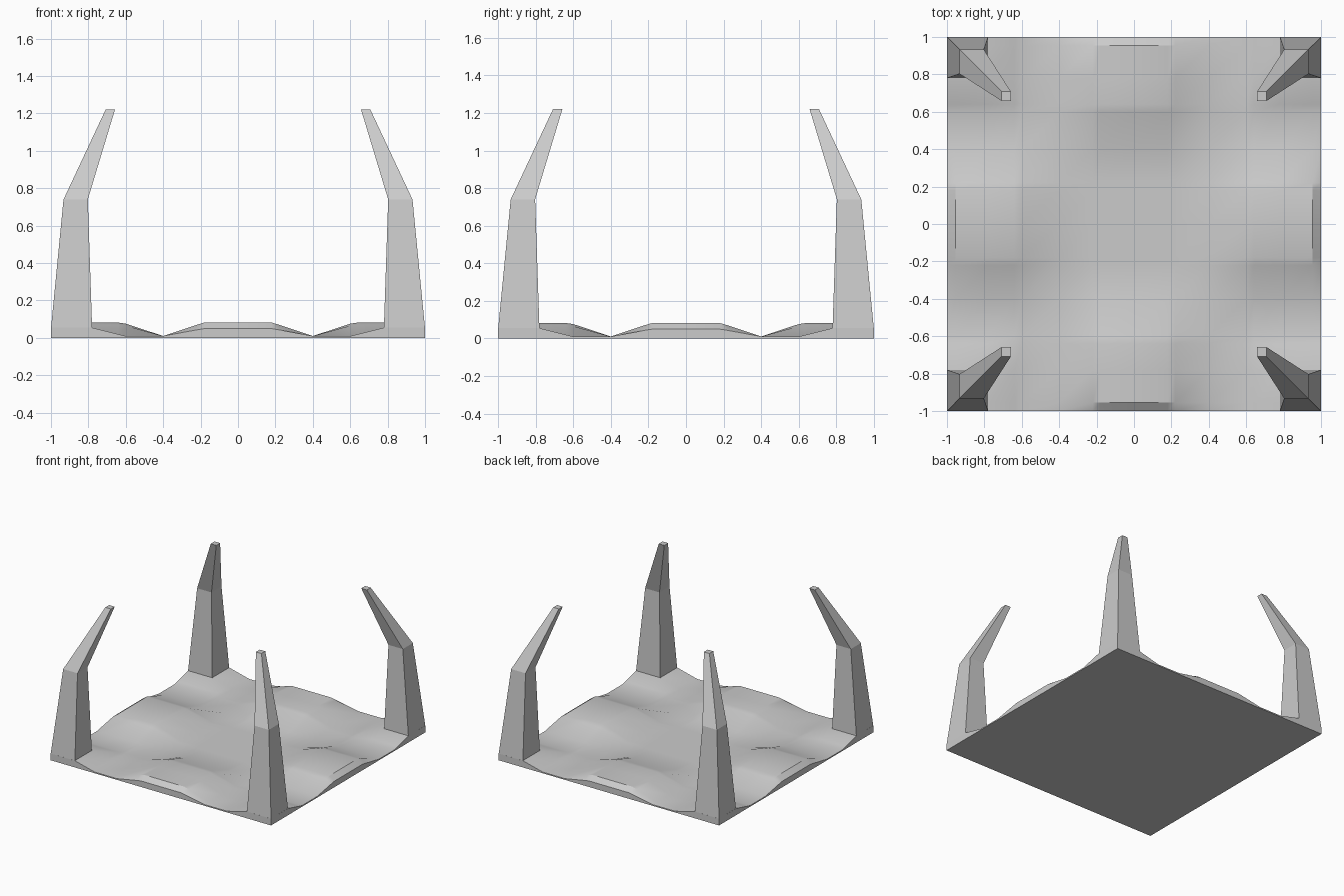
import bpy, bmesh

if "Cube" in bpy.data.objects:
    bpy.data.objects.remove(bpy.data.objects["Cube"])


def interp(t, pts):
    """Piecewise linear profile through (position, value) points."""
    if t <= pts[0][0]:
        return pts[0][1]
    for (a, va), (b, vb) in zip(pts, pts[1:]):
        if t <= b:
            return va + (vb - va) * (t - a) / (b - a)
    return pts[-1][1]


ACROSS = [(0.18, 1), (0.2, 0.93), (0.4, 0)]
ALONG = [(0.4, 0), (0.6, 0.92), (0.64, 1), (0.955, 1), (1, 0.55)]
CORNER = [(0.6, 0), (0.78, 1)]


def height(x, y):
    x, y = abs(x), abs(y)
    mound = max(interp(x, ACROSS) * interp(y, ALONG),
                interp(y, ACROSS) * interp(x, ALONG))
    corner = min(interp(x, CORNER), interp(y, CORNER))
    return 0.01 + 0.072 * mound + 0.045 * corner


def add_object(name, bm):
    bmesh.ops.recalc_face_normals(bm, faces=bm.faces)
    mesh = bpy.data.meshes.new(name)
    bm.to_mesh(mesh)
    bm.free()
    ob = bpy.data.objects.new(name, mesh)
    bpy.context.collection.objects.link(ob)
    return ob


# Ground tile: wavy top with a mound on each side, flat bottom
half = [0.18, 0.22, 0.4, 0.6, 0.64, 0.78, 0.955, 1]
coords = [-c for c in reversed(half)] + [0] + half
n = len(coords)
bm = bmesh.new()
grid = [[bm.verts.new((x, y, height(x, y))) for y in coords] for x in coords]
for i in range(n - 1):
    for j in range(n - 1):
        bm.faces.new((grid[i][j], grid[i + 1][j],
                      grid[i + 1][j + 1], grid[i][j + 1]))
rim = ([grid[i][0] for i in range(n - 1)] + [grid[-1][j] for j in range(n - 1)]
       + [grid[i][-1] for i in range(n - 1, 0, -1)]
       + [grid[0][j] for j in range(n - 1, 0, -1)])
base = [bm.verts.new((v.co.x, v.co.y, 0)) for v in rim]
for k in range(len(rim)):
    m = (k + 1) % len(rim)
    bm.faces.new((rim[k], base[k], base[m], rim[m]))
bm.faces.new(base)
ground = add_object("ground_tile", bm)
bpy.context.view_layer.objects.active = ground
ground.select_set(True)
bpy.ops.object.shade_smooth_by_angle(angle=0.5)

# Corner claws: square sections (z, inner, outer) bending inwards
SECTIONS = [(0, 0.78, 1), (0.05, 0.78, 1), (0.74, 0.803, 0.933), (1.22, 0.658, 0.708)]
for side, sx in (("left", -1), ("right", 1)):
    for end, sy in (("front", -1), ("back", 1)):
        bm = bmesh.new()
        rings = [[bm.verts.new((sx * x, sy * y, z))
                  for x, y in ((a, a), (b, a), (b, b), (a, b))]
                 for z, a, b in SECTIONS]
        for low, up in zip(rings, rings[1:]):
            for k in range(4):
                m = (k + 1) % 4
                bm.faces.new((low[k], low[m], up[m], up[k]))
        bm.faces.new(rings[0])
        bm.faces.new(rings[-1])
        add_object(f"claw_{end}_{side}", bm)
